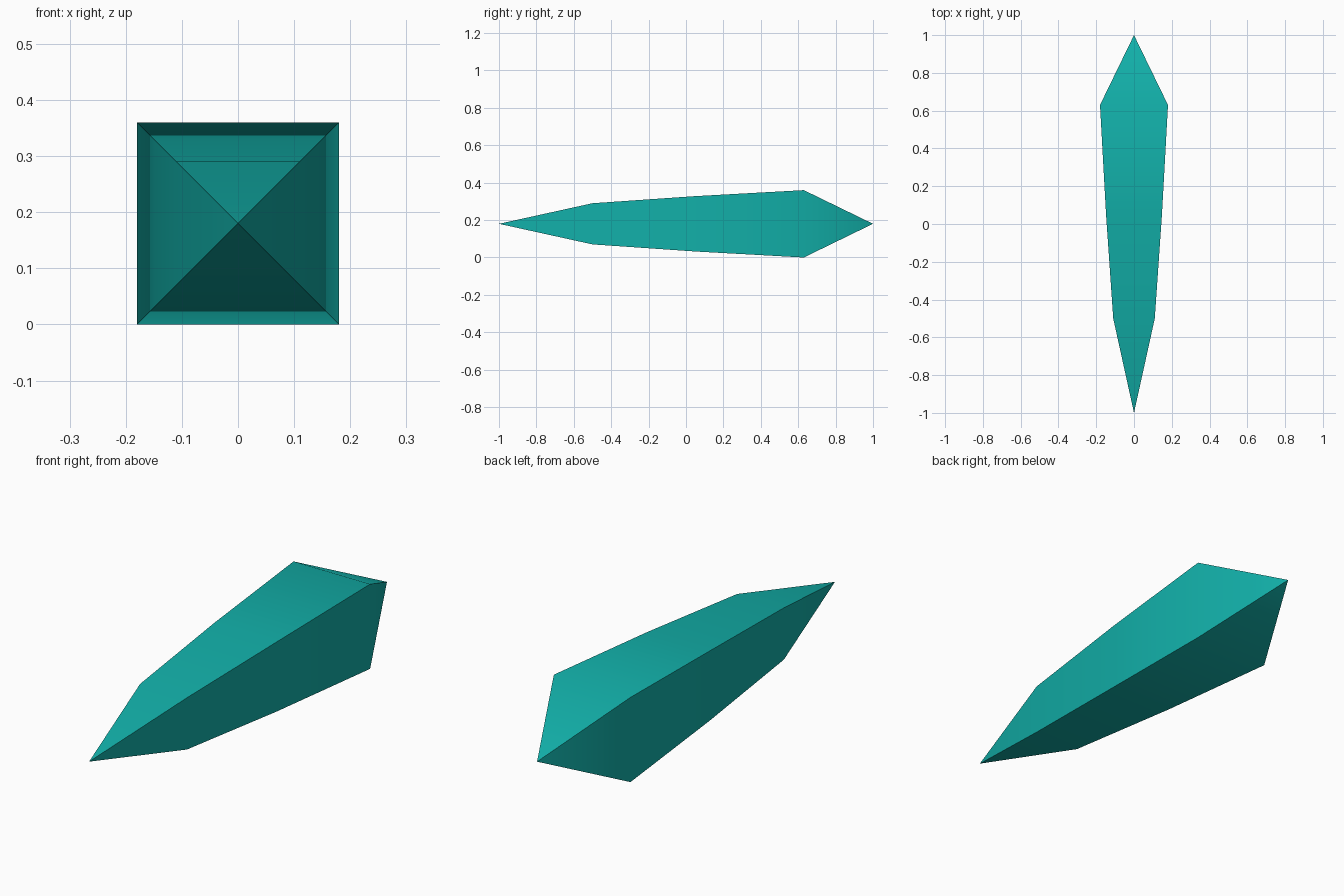
import bpy, bmesh, math

default_cube = bpy.data.objects.get("Cube")
if default_cube:
    bpy.data.objects.remove(default_cube, do_unlink=True)

HALF = 0.18                                             # half thickness, also the axis height
PROFILE = [(-0.5, 0.11), (0.05, 0.148), (0.63, HALF)]   # (y, half width) of each square ring
CORNERS = [(-1, -1), (1, -1), (1, 1), (-1, 1)]

# Teal material
teal = bpy.data.materials.new("teal")
teal.use_nodes = True
colour = (0.006, 0.43, 0.395, 1)
teal.diffuse_color = colour
teal.node_tree.nodes["Principled BSDF"].inputs["Base Color"].default_value = colour

# Square rings along y, bridged into walls
bm = bmesh.new()
rings = [[bm.verts.new((sx * r, y, HALF + sz * r)) for sx, sz in CORNERS]
         for y, r in PROFILE]
for a, b in zip(rings, rings[1:]):
    for i in range(4):
        j = (i + 1) % 4
        bm.faces.new((a[i], a[j], b[j], b[i]))

# Pointed front and back ends
for y, ring in ((-1, rings[0]), (1, rings[-1])):
    tip = bm.verts.new((0, y, HALF))
    for i in range(4):
        bm.faces.new((ring[i], ring[(i + 1) % 4], tip))
bmesh.ops.recalc_face_normals(bm, faces=bm.faces)

# Shard object
mesh = bpy.data.meshes.new("crystal_shard")
bm.to_mesh(mesh)
bm.free()
mesh.materials.append(teal)
shard = bpy.data.objects.new("crystal_shard", mesh)
bpy.context.collection.objects.link(shard)

# Smooth along the length, crisp at the four long edges
bpy.ops.object.select_all(action="DESELECT")
shard.select_set(True)
bpy.context.view_layer.objects.active = shard
bpy.ops.object.shade_smooth_by_angle(angle=math.radians(35))
